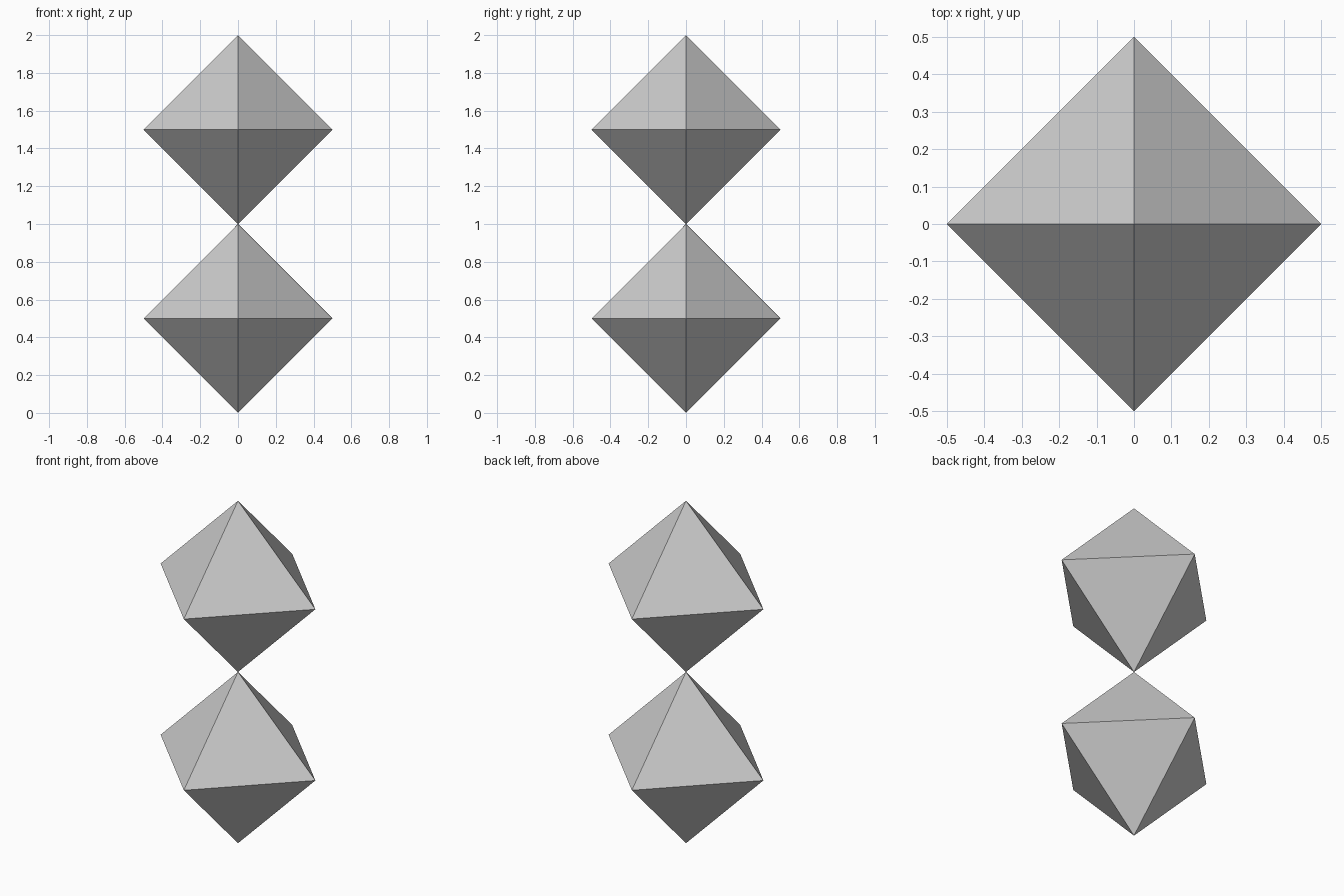
import bpy, bmesh
from mathutils import Vector

if "Cube" in bpy.data.objects:
    bpy.data.objects.remove(bpy.data.objects["Cube"])

RADIUS = 0.5


def octahedron(name, centre_z):
    bm = bmesh.new()
    # convex hull of the six axis tips
    for axis in range(3):
        for sign in (-1, 1):
            tip = Vector((0, 0, 0))
            tip[axis] = sign * RADIUS
            bm.verts.new(tip)
    bmesh.ops.convex_hull(bm, input=bm.verts[:])
    bmesh.ops.recalc_face_normals(bm, faces=bm.faces[:])
    mesh = bpy.data.meshes.new(name)
    bm.to_mesh(mesh)
    bm.free()
    obj = bpy.data.objects.new(name, mesh)
    obj.location.z = centre_z
    bpy.context.collection.objects.link(obj)
    return obj


# two octahedra stacked tip to tip
octahedron("lower_octahedron", RADIUS)
octahedron("upper_octahedron", 3 * RADIUS)
